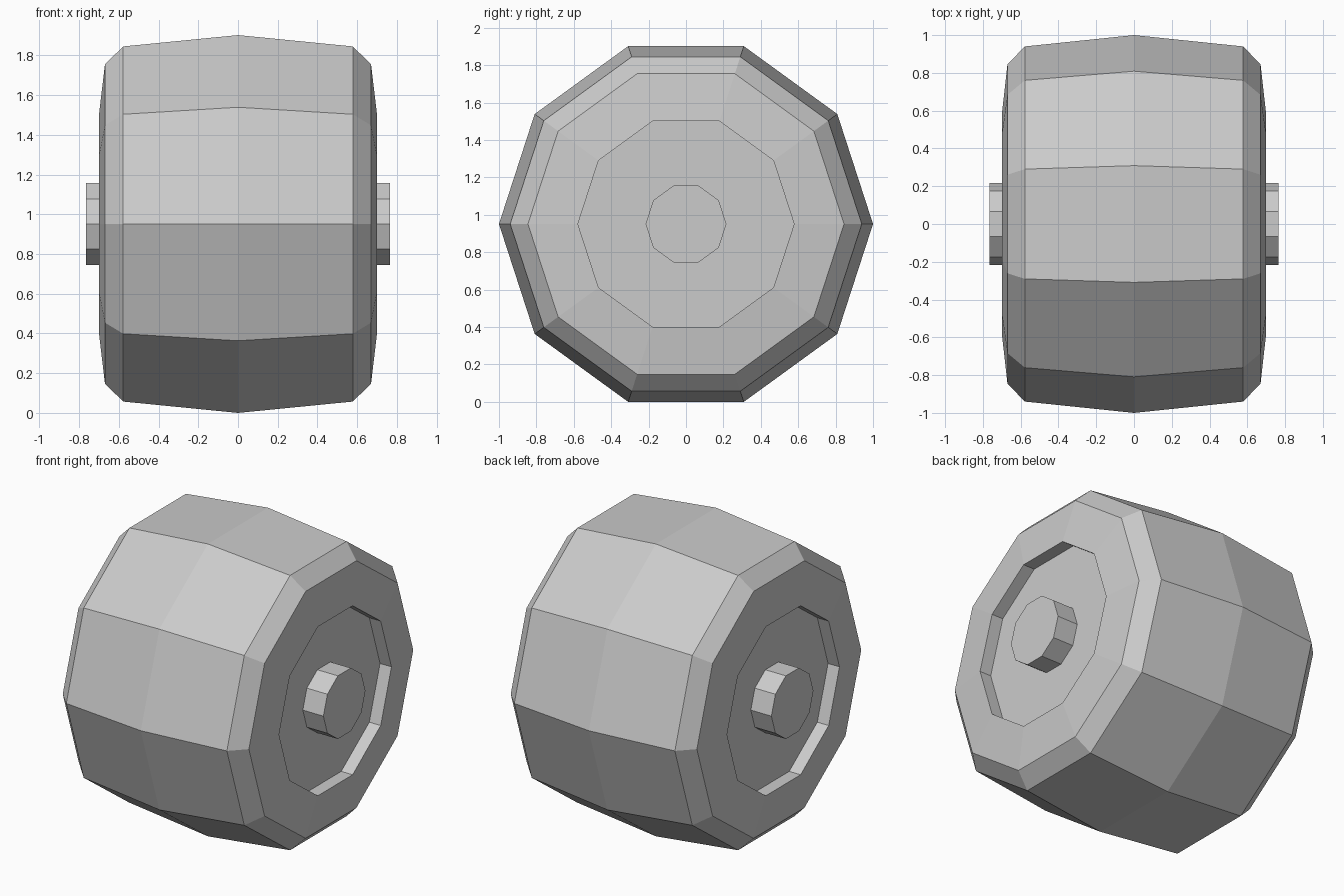
import bpy
import bmesh
from math import cos, sin, tau

SIDES = 10
CENTRE_Z = 0.951

cube = bpy.data.objects.get("Cube")
if cube:
    bpy.data.objects.remove(cube, do_unlink=True)

grey = bpy.data.materials.new("plain grey")
grey.use_nodes = True
colour = (0.6, 0.6, 0.6, 1)
grey.diffuse_color = colour
grey.node_tree.nodes["Principled BSDF"].inputs["Base Color"].default_value = colour


def lathe_x(name, profile):
    """Turn an (x, radius) profile around the x axis and cap both ends."""
    bm = bmesh.new()
    rings = []
    for x, r in profile:
        angles = [tau * i / SIDES for i in range(SIDES)]
        rings.append([bm.verts.new((x, r * cos(a), r * sin(a))) for a in angles])
    for a, b in zip(rings, rings[1:]):
        for i in range(SIDES):
            j = (i + 1) % SIDES
            bm.faces.new((a[i], a[j], b[j], b[i]))
    bm.faces.new(rings[0])
    bm.faces.new(rings[-1])
    bmesh.ops.recalc_face_normals(bm, faces=bm.faces)
    mesh = bpy.data.meshes.new(name)
    bm.to_mesh(mesh)
    bm.free()
    mesh.materials.append(grey)
    obj = bpy.data.objects.new(name, mesh)
    obj.location.z = CENTRE_Z
    bpy.context.collection.objects.link(obj)
    return obj


# Tyre: crowned tread, chamfered shoulder, sidewall, recessed wheel disc
half = [(0.578, 0.94), (0.67, 0.845), (0.70, 0.578), (0.618, 0.578)]
lathe_x("tyre", [(-x, r) for x, r in reversed(half)] + [(0, 1)] + half)

# Hub caps standing out of each recess
for side, s in (("left", 1), ("right", -1)):
    lathe_x(side + "_hub", [(s * 0.61, 0.216), (s * 0.766, 0.216)])
